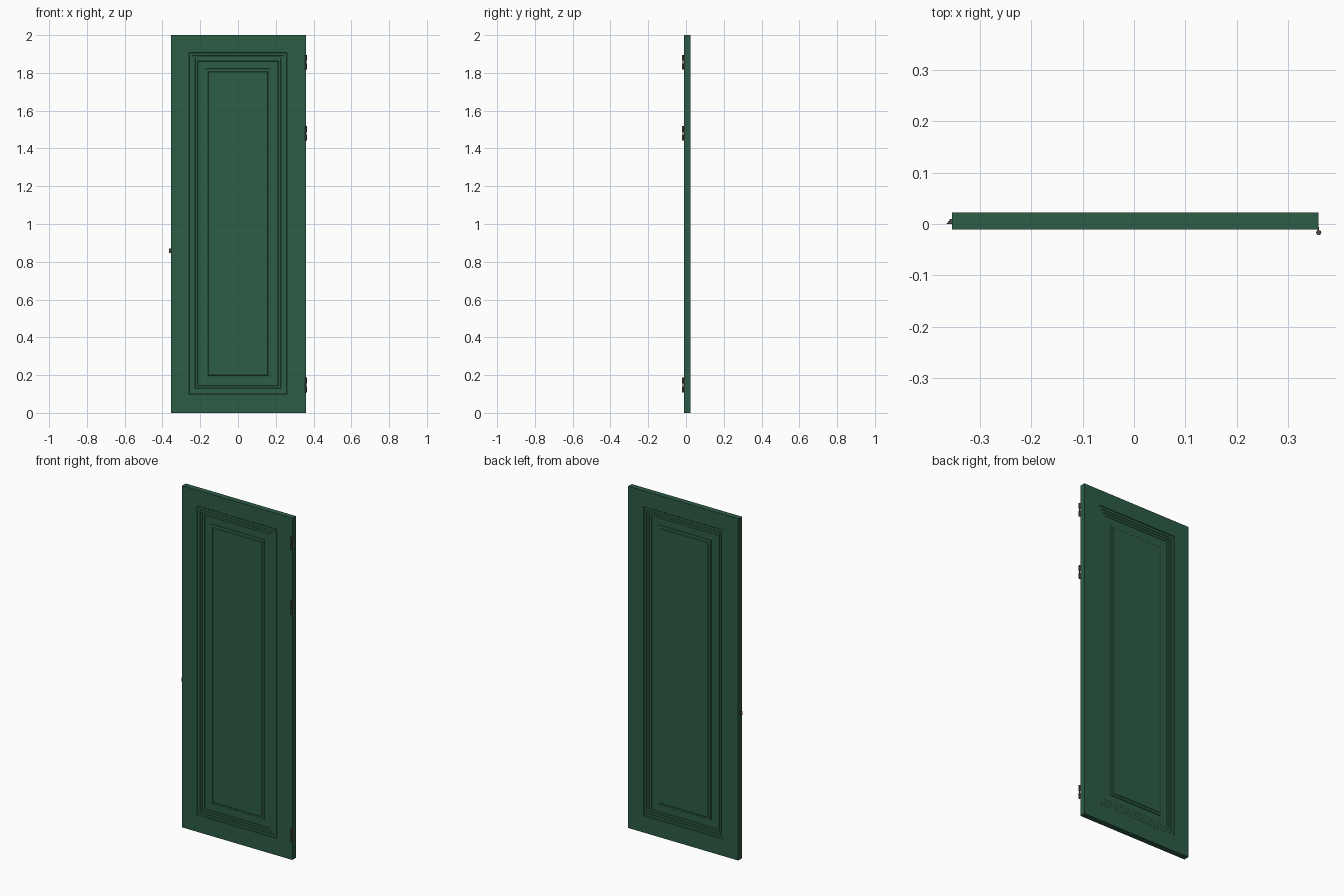
import bpy, bmesh

if "Cube" in bpy.data.objects:
    bpy.data.objects.remove(bpy.data.objects["Cube"])

X0, X1, Y0, Y1, H = -0.354, 0.359, -0.0105, 0.0225, 2.0


def material(name, col):
    m = bpy.data.materials.new(name)
    m.diffuse_color = (*col, 1)
    m.use_nodes = True
    m.node_tree.nodes["Principled BSDF"].inputs["Base Color"].default_value = m.diffuse_color
    return m


GREEN = material("green_paint", (0.026, 0.107, 0.061))
METAL = material("dark_metal", (0.08, 0.065, 0.05))


def finish(name, bm, mat):
    bmesh.ops.recalc_face_normals(bm, faces=bm.faces)
    me = bpy.data.meshes.new(name)
    bm.to_mesh(me)
    bm.free()
    ob = bpy.data.objects.new(name, me)
    bpy.context.collection.objects.link(ob)
    me.materials.append(mat)
    return ob


# Door slab: nested moulding rings (inset, depth) on both faces
PROFILE = [(0, 0), (0.003, 0.003), (0.017, 0.003), (0.019, 0.005),
           (0.031, 0.005), (0.033, 0.007), (0.045, 0.007), (0.047, 0.009),
           (0.086, 0.009), (0.088, 0.006), (0.100, 0.004), (0.102, 0.002)]
bm = bmesh.new()


def ring(x0, x1, z0, z1, y):
    return [bm.verts.new((x, y, z)) for x, z in ((x0, z0), (x1, z0), (x1, z1), (x0, z1))]


def bridge(a, b):
    for i in range(4):
        j = (i + 1) % 4
        bm.faces.new((a[i], a[j], b[j], b[i]))


edges = []
for y, inward in ((Y0, 1), (Y1, -1)):
    prev = ring(X0, X1, 0, H, y)
    edges.append(prev)
    for d, depth in PROFILE:
        cur = ring(-0.259 + d, 0.259 - d, 0.098 + d, 1.908 - d, y + inward * depth)
        bridge(prev, cur)
        prev = cur
    bm.faces.new(prev)
bridge(*edges)
finish("door_panel", bm, GREEN)

# Bevelled latch bolt on the free edge
bm = bmesh.new()
pts = [(X0 + 0.004, 0.0), (-0.365, 0.0), (-0.363, 0.002), (-0.357, 0.010), (X0 + 0.004, 0.010)]
base = bm.faces.new([bm.verts.new((x, y, 0.846)) for x, y in pts])
ext = bmesh.ops.extrude_face_region(bm, geom=[base])
bmesh.ops.translate(bm, vec=(0, 0, 0.024),
                    verts=[v for v in ext["geom"] if isinstance(v, bmesh.types.BMVert)])
finish("latch_bolt", bm, METAL)


def cylinder(name, r, z, h):
    bpy.ops.mesh.primitive_cylinder_add(vertices=16, radius=r, depth=h, location=(X1, -0.0168, z))
    ob = bpy.context.object
    ob.name = name
    ob.data.materials.append(METAL)
    bpy.ops.object.shade_smooth_by_angle()


# Hinges: two knuckles, a pin and short leaves let into the edge
for i, z in enumerate((0.148, 1.48, 1.857)):
    cylinder(f"hinge_pin_{i}", 0.003, z, 0.074)
    for s in (-1, 1):
        zc = z + s * 0.0235
        cylinder(f"hinge_knuckle_{i}_{s}", 0.005, zc, 0.031)
        bpy.ops.mesh.primitive_cube_add(size=1, location=(X1 - 0.001, -0.011, zc))
        leaf = bpy.context.object
        leaf.name = f"hinge_leaf_{i}_{s}"
        leaf.scale = (0.0024, 0.010, 0.030)
        leaf.data.materials.append(METAL)
